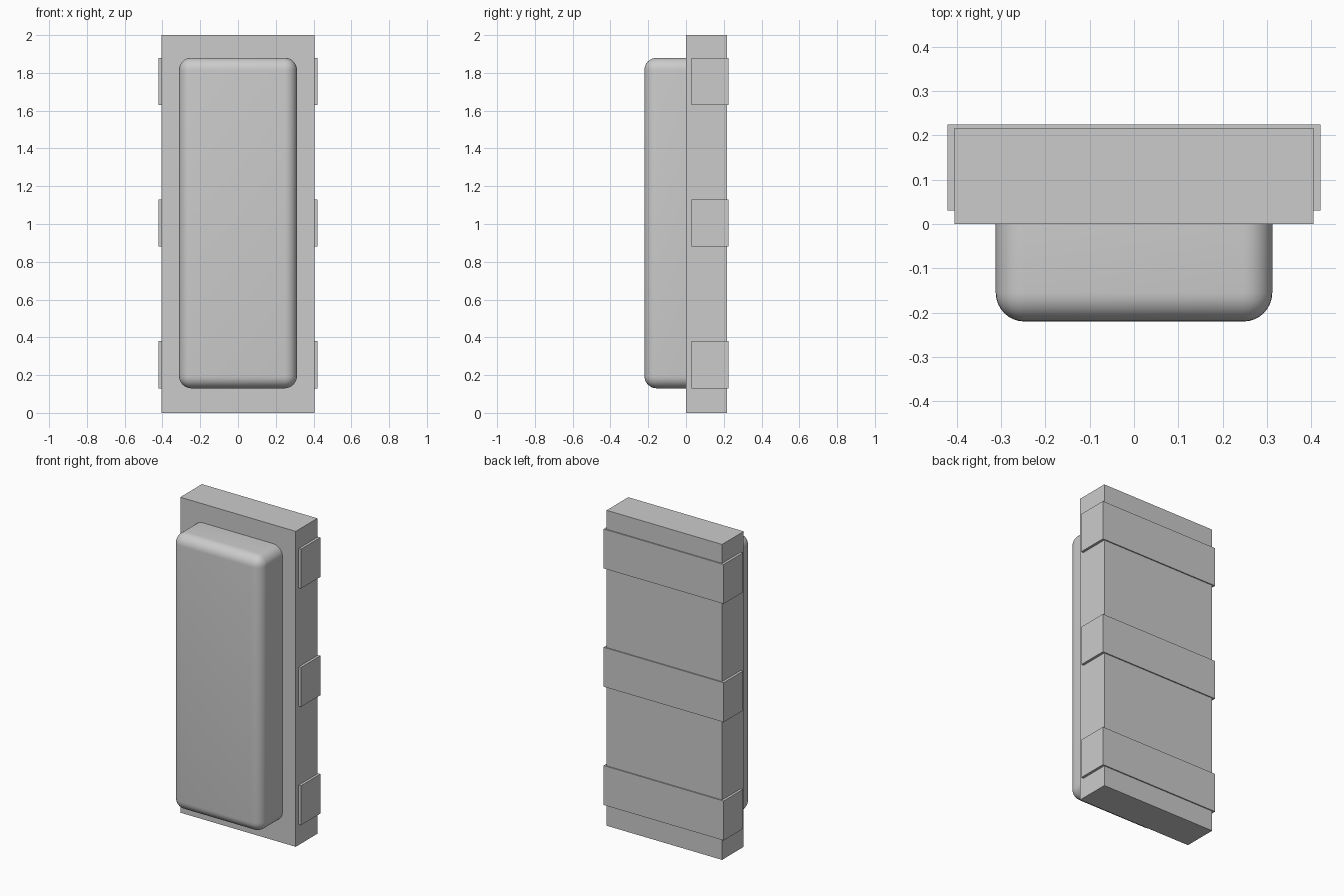
import bpy
from mathutils import Vector

default = bpy.data.objects.get("Cube")
if default:
    bpy.data.objects.remove(default, do_unlink=True)

GREY = (0.6, 0.6, 0.6, 1.0)
grey = bpy.data.materials.new("plain grey")
grey.use_nodes = True
grey.diffuse_color = GREY
grey.node_tree.nodes["Principled BSDF"].inputs["Base Color"].default_value = GREY


def box(name, low, high):
    """Add a box spanning two opposite corners."""
    low, high = Vector(low), Vector(high)
    bpy.ops.mesh.primitive_cube_add(size=1, location=(low + high) / 2)
    obj = bpy.context.object
    obj.name = name
    obj.scale = high - low
    bpy.ops.object.transform_apply(location=False, rotation=False, scale=True)
    obj.data.materials.append(grey)
    return obj


# Flat backing board
box("backing_board", (-0.405, 0, 0), (0.405, 0.217, 2))

# Rounded pad, its back sunk into the board
pad = box("front_pad", (-0.312, -0.22, 0.13), (0.312, 0.12, 1.88))
bevel = pad.modifiers.new("rounded_edges", "BEVEL")
bevel.width = 0.065
bevel.segments = 8
bpy.ops.object.modifier_apply(modifier=bevel.name)
bpy.ops.object.shade_smooth_by_angle()

# Straps wrapping the back and sides
for name, bottom in (("lower", 0.13), ("middle", 0.88), ("upper", 1.63)):
    box(name + "_strap", (-0.421, 0.03, bottom), (0.421, 0.224, bottom + 0.25))
